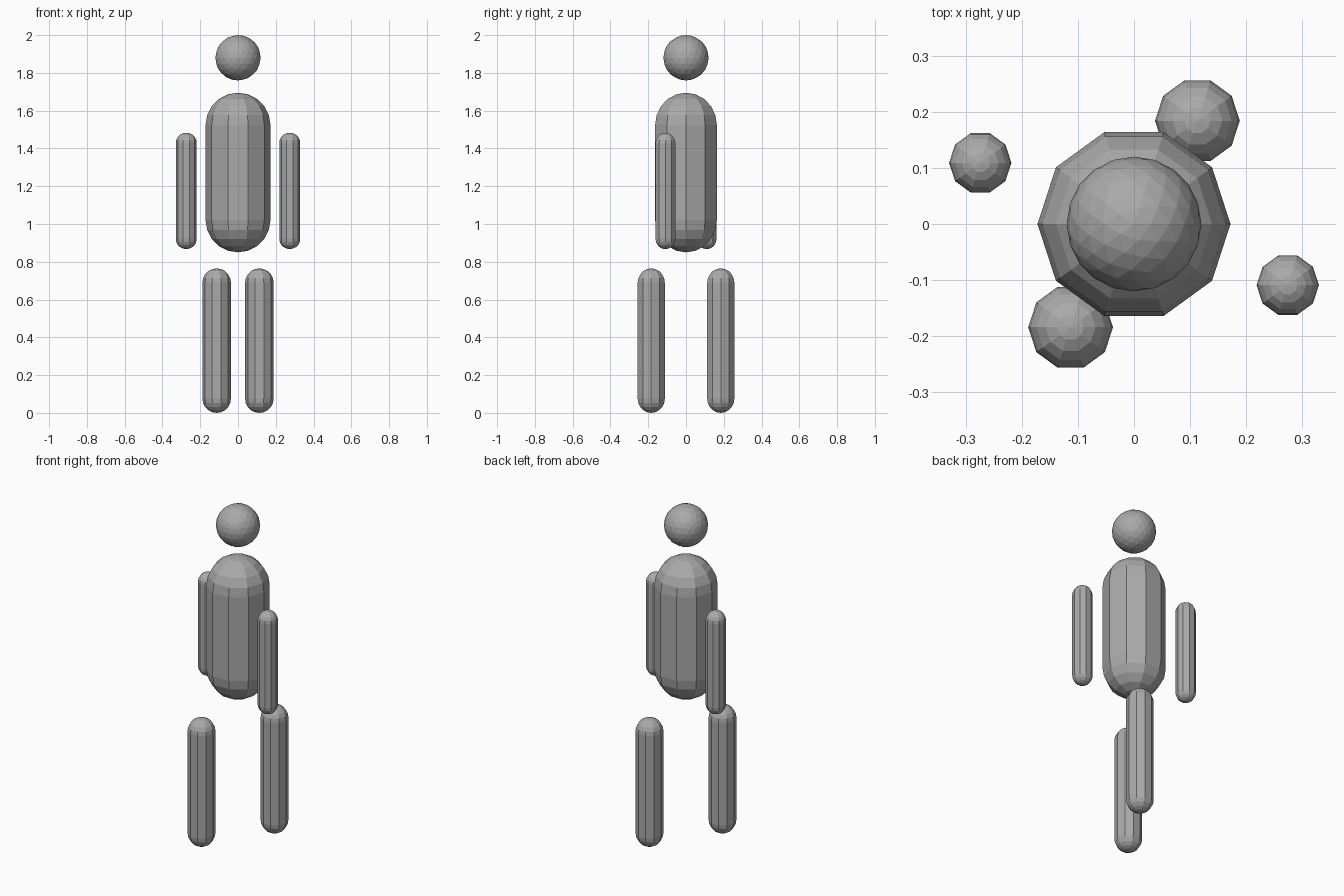
import bpy, bmesh, math

if "Cube" in bpy.data.objects:
    bpy.data.objects.remove(bpy.data.objects["Cube"])

grey = bpy.data.materials.new("plain grey")
grey.diffuse_color = (0.4, 0.4, 0.4, 1)
grey.use_nodes = True
grey.node_tree.nodes["Principled BSDF"].inputs["Base Color"].default_value = grey.diffuse_color

SIDES = 10      # sides around each capsule
CAP_STEPS = 5   # bands in each rounded end


def finish(name, bm, loc):
    bmesh.ops.recalc_face_normals(bm, faces=bm.faces)
    me = bpy.data.meshes.new(name)
    bm.to_mesh(me)
    bm.free()
    me.materials.append(grey)
    ob = bpy.data.objects.new(name, me)
    ob.location = loc
    bpy.context.collection.objects.link(ob)


def capsule(name, x, y, z0, z1, r):
    """Upright flat-shaded capsule from z0 to z1."""
    half = (z1 - z0) / 2
    bm = bmesh.new()
    # half outline from bottom pole to top pole, spun around z
    prof = []
    for sign in (-1, 1):
        arc = [math.pi / 2 * i / CAP_STEPS for i in range(CAP_STEPS + 1)]
        for a in (reversed(arc) if sign < 0 else arc):
            prof.append((r * math.cos(a), sign * (half - r + r * math.sin(a))))
    verts = [bm.verts.new((px, 0, pz)) for px, pz in prof]
    edges = [bm.edges.new(p) for p in zip(verts, verts[1:])]
    bmesh.ops.spin(bm, geom=verts + edges, cent=(0, 0, 0), axis=(0, 0, 1),
                   angle=math.tau, steps=SIDES)
    bmesh.ops.remove_doubles(bm, verts=bm.verts, dist=1e-5)
    finish(name, bm, (x, y, (z0 + z1) / 2))


# Head
bm = bmesh.new()
bmesh.ops.create_icosphere(bm, subdivisions=3, radius=0.12)
finish("head", bm, (0, 0, 1.88))

# Torso
capsule("torso", 0, 0, 0.85, 1.695, 0.172)

# Limbs swing in opposite directions, as in a walking stride
for side, s in (("left", -1), ("right", 1)):
    capsule(side + "_arm", 0.274 * s, -0.109 * s, 0.867, 1.483, 0.0555)
    capsule(side + "_leg", 0.113 * s, 0.184 * s, 0.0, 0.765, 0.0755)
